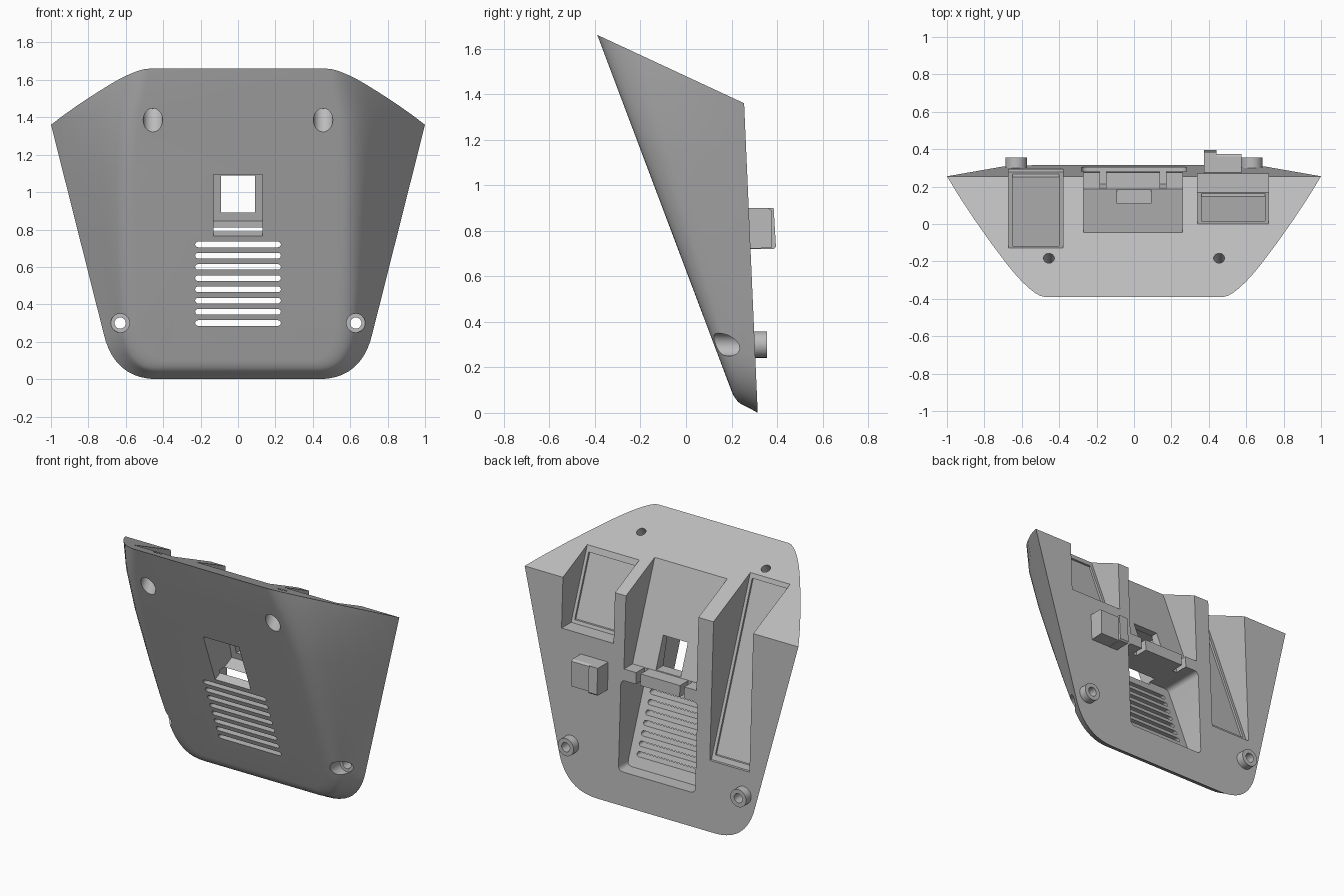
import bpy, bmesh, math
from mathutils import Vector

cube = bpy.data.objects.get("Cube")
if cube:
    bpy.data.objects.remove(cube)

grey = bpy.data.materials.new("plain grey")
grey.use_nodes = True
grey.diffuse_color = (0.5, 0.5, 0.5, 1)
grey.node_tree.nodes["Principled BSDF"].inputs["Base Color"].default_value = (0.5, 0.5, 0.5, 1)

SLOPE = 0.377


def front_y(z):
    return 0.236 - SLOPE * z


def back_y(z):
    return 0.315 - 0.044 * z


def finish(bm, name):
    bmesh.ops.recalc_face_normals(bm, faces=bm.faces[:])
    mesh = bpy.data.meshes.new(name)
    bm.to_mesh(mesh)
    bm.free()
    mesh.materials.append(grey)
    ob = bpy.data.objects.new(name, mesh)
    bpy.context.collection.objects.link(ob)
    return ob


def prism(name, points, lo, hi, axis="x", bevel=0):
    """Extrude a (y, z) profile along x, or an (x, z) profile along y."""
    bm = bmesh.new()
    place = (lambda a, b, c: (c, a, b)) if axis == "x" else (lambda a, b, c: (a, c, b))
    rings = [[bm.verts.new(place(a, b, c)) for a, b in points] for c in (lo, hi)]
    bm.faces.new(rings[0])
    bm.faces.new(rings[1])
    n = len(points)
    for i in range(n):
        j = (i + 1) % n
        bm.faces.new((rings[0][i], rings[0][j], rings[1][j], rings[1][i]))
    if bevel:
        edges = []
        for e in bm.edges:
            d = e.verts[1].co - e.verts[0].co
            if abs(d.y) > max(abs(d.x), abs(d.z)):
                edges.append(e)
        bmesh.ops.bevel(bm, geom=edges, offset=bevel, segments=4, profile=0.5, affect="EDGES")
    return finish(bm, name)


def rod(name, start, end, radius):
    start, end = Vector(start), Vector(end)
    bm = bmesh.new()
    bmesh.ops.create_cone(bm, cap_ends=True, segments=32, radius1=radius, radius2=radius,
                          depth=(end - start).length)
    turn = (end - start).to_track_quat("Z", "Y").to_matrix()
    bmesh.ops.rotate(bm, verts=bm.verts, matrix=turn)
    bmesh.ops.translate(bm, verts=bm.verts, vec=(start + end) / 2)
    return finish(bm, name)


def cut(target, cutter):
    mod = target.modifiers.new("cut", "BOOLEAN")
    mod.operation, mod.solver, mod.object = "DIFFERENCE", "EXACT", cutter
    bpy.context.view_layer.objects.active = target
    bpy.ops.object.modifier_apply(modifier=mod.name)
    bpy.data.objects.remove(cutter)


def smooth(ob):
    bpy.ops.object.select_all(action="DESELECT")
    ob.select_set(True)
    bpy.context.view_layer.objects.active = ob
    bpy.ops.object.shade_smooth_by_angle(angle=math.radians(30))


def arc(a, b, c, n=10):
    a, b, c = Vector(a), Vector(b), Vector(c)
    return [a * (1 - t) ** 2 + b * 2 * t * (1 - t) + c * t * t for t in (i / n for i in range(n + 1))]


# Body: a wide back outline lofted to a narrower, soft-edged front outline
heights = (0.5, 0.75, 1.1, 1.4, 1.66, 1.85)
widths = (0.615, 0.625, 0.63, 0.61, 0.54, 0.46)
back = arc((0.43, 0), (0.665, 0), (0.72, 0.25)) + [Vector((0.657 + 0.252 * z, z)) for z in heights]
edge = arc((0.42, 0.05), (0.58, 0.05), (0.6, 0.28)) + [Vector(p) for p in zip(widths, heights)]
inner = [Vector((p.x * 0.88, p.y + 0.05 * (1 - p.y / 1.85))) for p in edge]

layers = []
for t in (0, 0.2, 0.4, 0.6, 0.75):
    layers.append(([b.lerp(e, t) for b, e in zip(back, edge)], t))
begin = layers[-1][0]
for i in range(1, 7):
    t = i / 6
    ring = [a * (1 - t) ** 2 + e * 2 * t * (1 - t) + n * t * t for a, e, n in zip(begin, edge, inner)]
    layers.append((ring, 0.75 * (1 - t) ** 2 + 2 * t * (1 - t) + t * t))

bm = bmesh.new()
rings = []
for ring, depth in layers:
    full = ring + [Vector((-p.x, p.y)) for p in reversed(ring)]
    rings.append([bm.verts.new((p.x, back_y(p.y) + (front_y(p.y) - back_y(p.y)) * depth, p.y))
                  for p in full])
count = len(rings[0])
for r0, r1 in zip(rings, rings[1:]):
    for i in range(count):
        j = (i + 1) % count
        bm.faces.new((r0[i], r0[j], r1[j], r1[i]))
bm.faces.new(rings[0])
bm.faces.new(rings[-1])
# Sloping top
res = bmesh.ops.bisect_plane(bm, geom=bm.verts[:] + bm.edges[:] + bm.faces[:], clear_outer=True,
                             plane_co=(0, -0.39, 1.66), plane_no=(0, 0.422, 0.907))
rim = [e for e in res["geom_cut"] if isinstance(e, bmesh.types.BMEdge)]
bmesh.ops.contextual_create(bm, geom=rim)
body = finish(bm, "body")


# Rear pockets with floors parallel to the front
def pocket(x0, x1, floor, z0, z1=1.9, bevel=0):
    profile = [(floor - SLOPE * z0, z0), (floor - SLOPE * z1, z1), (0.6, z1), (0.6, z0)]
    cut(body, prism("pocket_cutter", profile, x0, x1, bevel=bevel))


pocket(-0.67, -0.38, 0.451, 0.46)
pocket(-0.65, -0.40, 0.437, 0.49, 1.51)
pocket(0.34, 0.72, 0.558, 1.03)
pocket(0.36, 0.70, 0.544, 1.05, 1.44)
pocket(-0.27, 0.26, 0.52, 0.885)
pocket(-0.28, 0.28, 0.296, 0.22, 0.81, bevel=0.03)

# Notches either side of the latch bar
for x in (-0.165, 0.155):
    cut(body, prism("notch_cutter", [(0.19, 0.79), (0.19, 0.93), (0.5, 0.93), (0.5, 0.79)],
                    x - 0.016, x + 0.016))

# Front window
cut(body, prism("window_cutter", [(-0.6, 0.765), (-0.055, 0.765), (0.12, 0.845), (0.06, 1.095), (-0.6, 1.095)],
                -0.13, 0.13))
cut(body, prism("opening_cutter", [(-0.5, 0.89), (0.5, 0.89), (0.5, 1.09), (-0.5, 1.09)], -0.09, 0.09))

# Vent slots
for i in range(8):
    z = 0.3 + 0.06 * i
    outline = []
    for k in range(18):
        a = math.pi * (k % 9) / 8 - math.pi / 2 + (math.pi if k > 8 else 0)
        side = 0.214 if k < 9 else -0.214
        outline.append((side + 0.015 * math.cos(a), z + 0.015 * math.sin(a)))
    cut(body, prism("slot_cutter", outline, -0.4, 0.5, axis="y"))

# Screw holes and rear bosses
for side, label in ((1, "left"), (-1, "right")):
    x = side * 0.63
    boss = rod(label + "_boss", (x, 0.28, 0.3), (x, 0.355, 0.3), 0.058)
    cut(boss, rod("boss_cutter", (x, 0.2, 0.3), (x, 0.5, 0.3), 0.03))
    smooth(boss)
    cut(body, rod("bore_cutter", (x, -0.5, 0.3), (x, 0.235, 0.3), 0.05))
    cut(body, rod("hole_cutter", (x, -0.5, 0.3), (x, 0.5, 0.3), 0.03))
    x = side * 0.455
    start, axis = Vector((x, -0.286, 1.385)), Vector((0, 0.5, 0.866))
    cut(body, rod("top_bore_cutter", start - axis * 0.25, start + axis * 0.1, 0.052))
    cut(body, rod("top_hole_cutter", start - axis * 0.2, start + axis * 0.4, 0.029))
smooth(body)

# Rear clip block with a taller rib
prism("clip_block", [(0.26, 0.72), (0.375, 0.725), (0.375, 0.89), (0.36, 0.9), (0.26, 0.9)], 0.43, 0.575)
prism("clip_rib", [(0.26, 0.72), (0.385, 0.72), (0.395, 0.73), (0.385, 0.9), (0.26, 0.9)], 0.375, 0.44)
